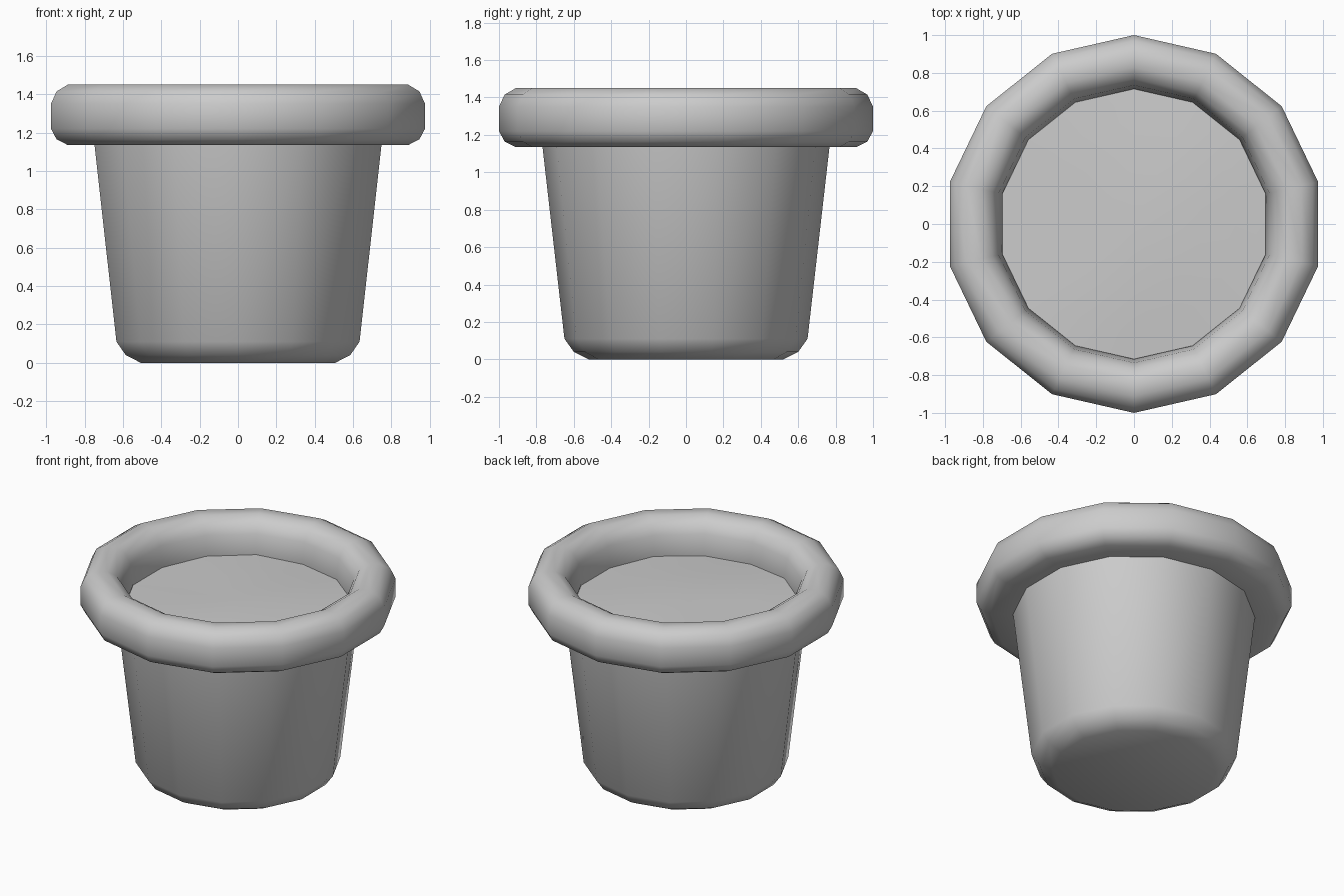
import bpy, bmesh, math

SIDES = 14

cube = bpy.data.objects.get("Cube")
if cube:
    bpy.data.objects.remove(cube, do_unlink=True)

grey = bpy.data.materials.new("plain grey")
grey.use_nodes = True
colour = (0.6, 0.6, 0.6, 1)
grey.diffuse_color = colour
grey.node_tree.nodes["Principled BSDF"].inputs["Base Color"].default_value = colour


def lathe(name, profile, closed=False, bump=0.0):
    """Turn (radius, height) points around z; radius 0 becomes a single pole."""
    bm = bmesh.new()
    rings = []
    for r, z in profile:
        if r == 0:
            rings.append([bm.verts.new((0, 0, z))] * SIDES)
            continue
        ring = []
        for i in range(SIDES):
            a = 2 * math.pi * i / SIDES + math.pi / 2
            ring.append(bm.verts.new((r * math.cos(a), r * math.sin(a), z)))
        rings.append(ring)
    pairs = list(zip(rings, rings[1:]))
    if closed:
        pairs.append((rings[-1], rings[0]))
    for low, high in pairs:
        for i in range(SIDES):
            j = (i + 1) % SIDES
            corners = list(dict.fromkeys((low[i], low[j], high[j], high[i])))
            bm.faces.new(corners)
    for v in bm.verts:
        v.co.z += bump * math.sin(5 * v.co.x + 1) * math.cos(4 * v.co.y)
    mesh = bpy.data.meshes.new(name)
    bm.to_mesh(mesh)
    bm.free()
    mesh.materials.append(grey)
    obj = bpy.data.objects.new(name, mesh)
    bpy.context.collection.objects.link(obj)
    bpy.ops.object.select_all(action="DESELECT")
    obj.select_set(True)
    bpy.context.view_layer.objects.active = obj
    bpy.ops.object.shade_smooth_by_angle(angle=math.radians(60))


# Tapered body with a rounded foot and a hollow inside
lathe("pot_body", [
    (0, 0), (0.52, 0), (0.60, 0.04), (0.65, 0.11), (0.77, 1.16),
    (0.71, 1.16), (0.60, 0.12), (0, 0.10)])

# Thick rounded rim
lathe("pot_rim", [
    (0.73, 1.135), (0.91, 1.135), (0.97, 1.165), (1.0, 1.22),
    (1.0, 1.35), (0.97, 1.415), (0.91, 1.45), (0.83, 1.45),
    (0.77, 1.415), (0.735, 1.35), (0.715, 1.22)], closed=True)

# Slightly uneven soil surface
lathe("soil", [
    (0.73, 1.21), (0.55, 1.22), (0.37, 1.225), (0.18, 1.225), (0, 1.225)],
    bump=0.01)
